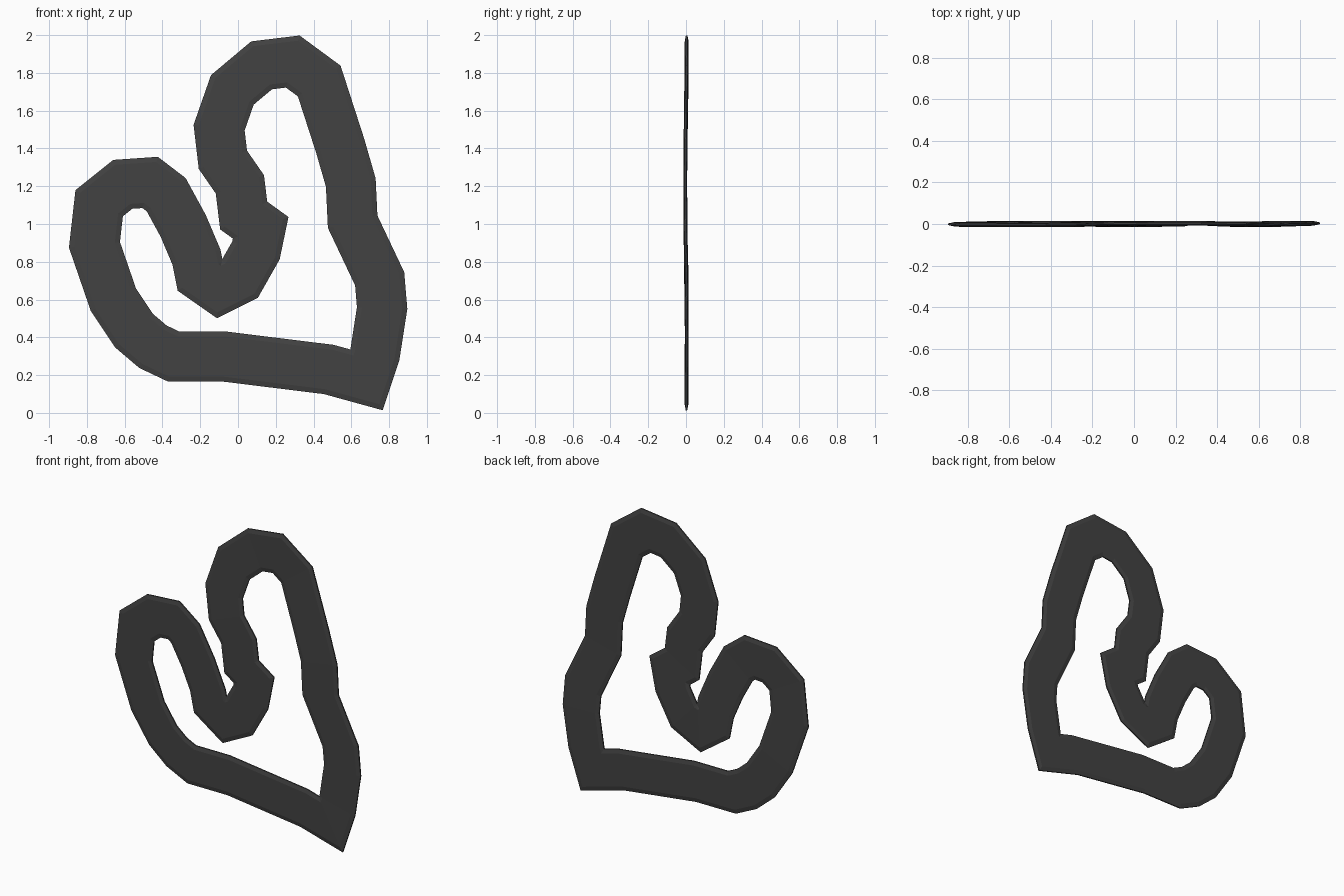
import bpy, bmesh, math
from mathutils import Vector

if "Cube" in bpy.data.objects:
    bpy.data.objects.remove(bpy.data.objects["Cube"])

# Centreline of the heart outline (x, z), clockwise from the bottom-right tip
PATH = [
    (0.68, 0.175), (0.48, 0.23), (-0.07, 0.298), (-0.34, 0.298), (-0.45, 0.35),
    (-0.55, 0.435), (-0.66, 0.60), (-0.76, 0.89), (-0.735, 1.11), (-0.61, 1.21),
    (-0.465, 1.22), (-0.38, 1.155), (-0.29, 0.99), (-0.22, 0.825), (-0.20, 0.725),
    (-0.10, 0.655), (0.01, 0.71), (0.095, 0.86), (0.12, 0.98), (0.03, 1.045),
    (0.01, 1.21), (-0.08, 1.34), (-0.10, 1.51), (-0.03, 1.71), (0.125, 1.84),
    (0.29, 1.86), (0.43, 1.757), (0.54, 1.417), (0.597, 1.22), (0.607, 1.012),
    (0.75, 0.71), (0.763, 0.555), (0.725, 0.31),
]
HALF_WIDTH = 0.1325
# Flat strip section with bevelled rims: (across -1..1, depth)
SECTION = [(-1, -0.004), (-0.8, -0.01), (0.8, -0.01), (1, -0.004),
           (1, 0.004), (0.8, 0.01), (-0.8, 0.01), (-1, 0.004)]

dark = bpy.data.materials.new("dark grey")
dark.diffuse_color = (0.055, 0.055, 0.055, 1)
dark.use_nodes = True
dark.node_tree.nodes["Principled BSDF"].inputs["Base Color"].default_value = dark.diffuse_color

# Mitred sweep of the section round the closed path
bm = bmesh.new()
pts = [Vector(p) for p in PATH]
n, m = len(pts), len(SECTION)
rings = []
for i, p in enumerate(pts):
    d_in = (p - pts[i - 1]).normalized()
    d_out = (pts[(i + 1) % n] - p).normalized()
    t = (d_in + d_out).normalized()
    side = Vector((-t.y, t.x)) * HALF_WIDTH / t.dot(d_in)
    drift = 0.004 * math.cos(2 * math.pi * (p.y - 2) / 1.6)   # slight waviness
    rings.append([bm.verts.new((p.x + side.x * a, drift + y, p.y + side.y * a))
                  for a, y in SECTION])
for i in range(n):
    r0, r1 = rings[i], rings[(i + 1) % n]
    for j in range(m):
        k = (j + 1) % m
        bm.faces.new((r0[j], r0[k], r1[k], r1[j]))
bmesh.ops.recalc_face_normals(bm, faces=bm.faces)

mesh = bpy.data.meshes.new("heart_outline")
bm.to_mesh(mesh)
bm.free()
mesh.materials.append(dark)
heart = bpy.data.objects.new("heart_outline", mesh)
bpy.context.collection.objects.link(heart)
